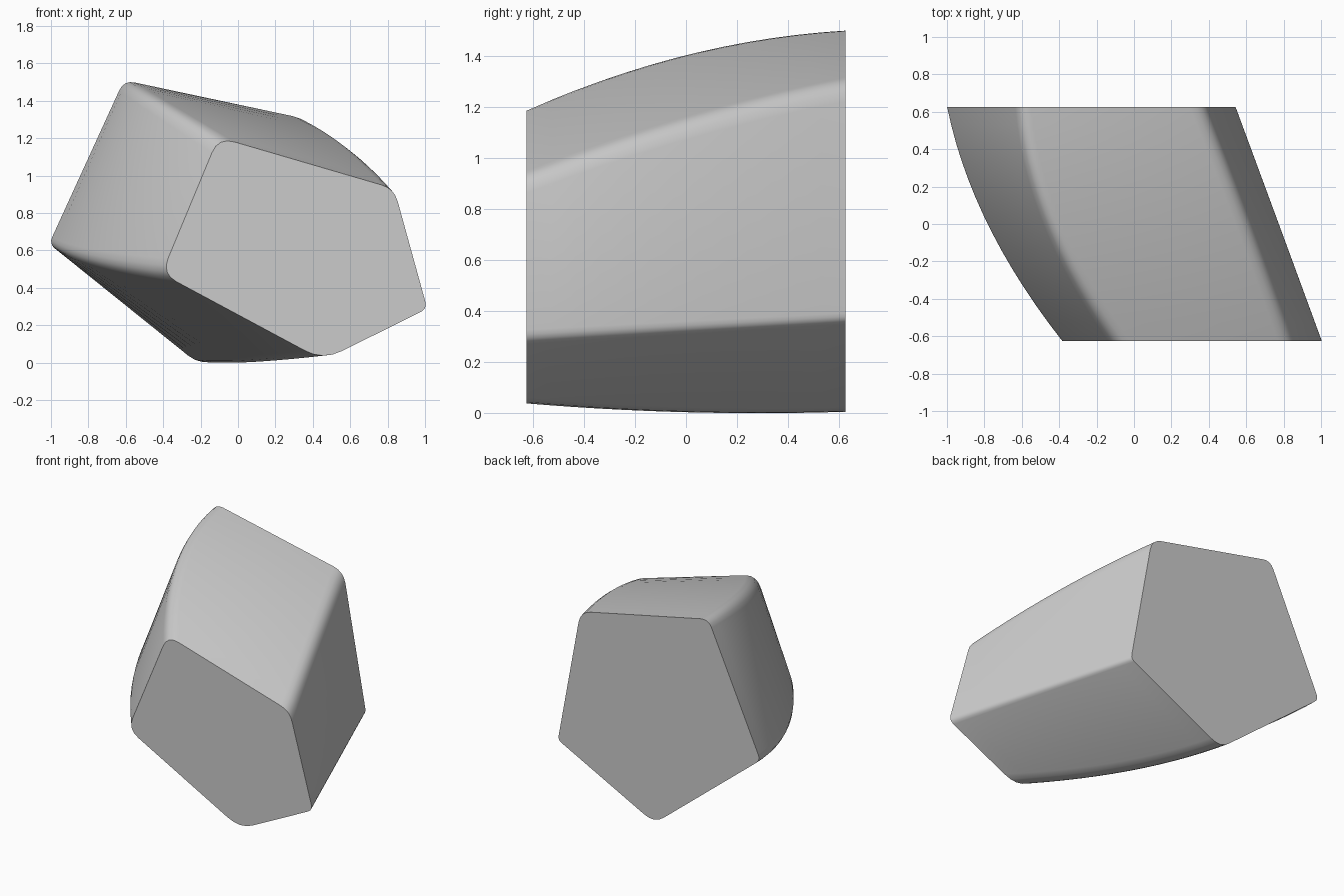
import bpy, bmesh, math
from mathutils import Vector

if "Cube" in bpy.data.objects:
    bpy.data.objects.remove(bpy.data.objects["Cube"])

HALF = 0.625      # half depth along y
STATIONS = 14     # cross-sections along the depth
SEG = 4           # steps in each rounded corner

# Pentagon corners (x, z): front, back, mid-depth bulge, rounding front, rounding back
CORNERS = [
    ((-0.408, 0.475), (-1.01, 0.635), (-0.09, -0.01), 0.09, 0.04),   # left
    ((-0.105, 1.205), (-0.61, 1.51), (-0.10, 0.06), 0.09, 0.06),     # top left
    ((0.835, 0.93), (0.375, 1.30), (0.01, 0.03), 0.07, 0.08),        # top right
    ((1.012, 0.288), (0.548, 0.362), (0.0, 0.0), 0.04, 0.03),        # right
    ((0.455, 0.012), (-0.195, -0.02), (-0.07, -0.018), 0.11, 0.09),  # bottom
]


def section(t):
    """Rounded pentagon at depth t (0 front, 1 back)."""
    pts = []
    bow = 4 * t * (1 - t)
    for f, b, m, rf, rb in CORNERS:
        p = Vector(f).lerp(Vector(b), t) + Vector(m) * bow
        pts.append((p, rf + (rb - rf) * t))
    out = []
    n = len(pts)
    for i, (p, r) in enumerate(pts):
        a = p + (pts[i - 1][0] - p).normalized() * r
        c = p + (pts[(i + 1) % n][0] - p).normalized() * r
        for k in range(SEG + 1):
            s = k / SEG
            q = a * (1 - s) ** 2 + p * 2 * s * (1 - s) + c * s * s
            out.append((q.x, -HALF + 2 * HALF * t, max(q.y, 0.0)))
    return out


# Skewed pentagonal block lofted from front to back
bm = bmesh.new()
rings = [[bm.verts.new(co) for co in section(i / (STATIONS - 1))]
         for i in range(STATIONS)]
for a, b in zip(rings, rings[1:]):
    for j in range(len(a)):
        k = (j + 1) % len(a)
        bm.faces.new((a[j], a[k], b[k], b[j]))
# Flat end faces
bm.faces.new(rings[0])
bm.faces.new(rings[-1][::-1])
bmesh.ops.recalc_face_normals(bm, faces=bm.faces)
mesh = bpy.data.meshes.new("block")
bm.to_mesh(mesh)
bm.free()
obj = bpy.data.objects.new("block", mesh)
bpy.context.collection.objects.link(obj)

# Smooth sides, crisp ends
bpy.context.view_layer.objects.active = obj
obj.select_set(True)
bpy.ops.object.shade_smooth_by_angle(angle=math.radians(30))
